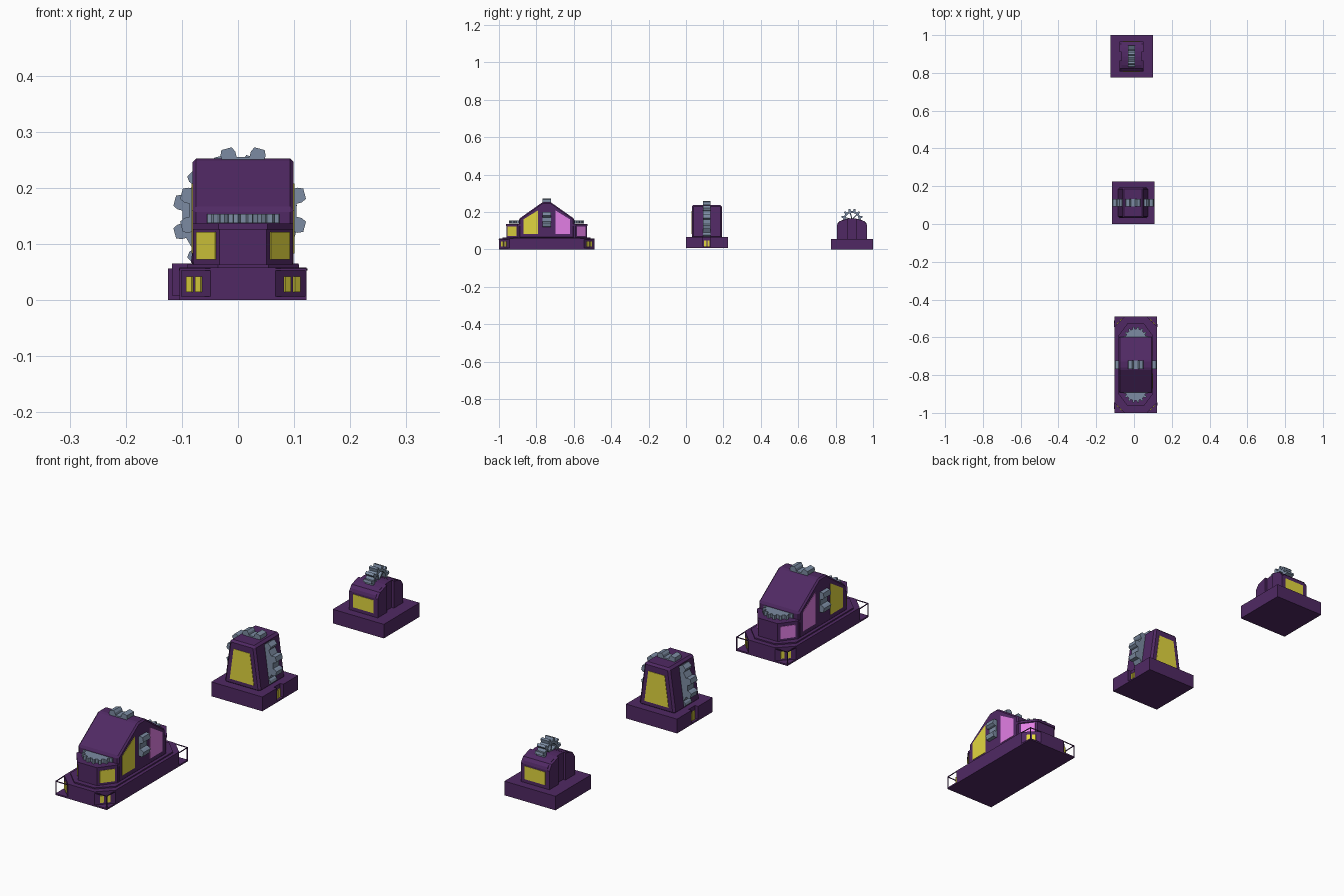
import bpy, bmesh, math

if "Cube" in bpy.data.objects:
    bpy.data.objects.remove(bpy.data.objects["Cube"])

def material(name, rgb):
    m = bpy.data.materials.new(name)
    m.diffuse_color = (*rgb, 1)
    m.use_nodes = True
    m.node_tree.nodes["Principled BSDF"].inputs["Base Color"].default_value = m.diffuse_color
    return m

PURPLE = material("dark purple", (0.08, 0.022, 0.125))
YELLOW = material("window yellow", (0.76, 0.68, 0.05))
PINK = material("window pink", (0.76, 0.21, 0.78))
STEEL = material("steel grey", (0.20, 0.26, 0.36))

def prism(name, pts, axis, lo, hi, mat, bevel=0):
    """Extrude a 2D outline along an axis (other two axes kept in x, y, z order)."""
    def place(a, b, c):
        return {'x': (c, a, b), 'y': (a, c, b), 'z': (a, b, c)}[axis]
    bm = bmesh.new()
    v0 = [bm.verts.new(place(a, b, lo)) for a, b in pts]
    v1 = [bm.verts.new(place(a, b, hi)) for a, b in pts]
    n = len(pts)
    bm.faces.new(v0)
    bm.faces.new(v1)
    for i in range(n):
        j = (i + 1) % n
        bm.faces.new((v0[i], v0[j], v1[j], v1[i]))
    bmesh.ops.recalc_face_normals(bm, faces=bm.faces)
    me = bpy.data.meshes.new(name)
    bm.to_mesh(me)
    bm.free()
    me.materials.append(mat)
    ob = bpy.data.objects.new(name, me)
    bpy.context.collection.objects.link(ob)
    if bevel:
        b = ob.modifiers.new("bevel", 'BEVEL')
        b.width, b.segments = bevel, 1
    return ob

def rect(a0, a1, b0, b1):
    return [(a0, b0), (a1, b0), (a1, b1), (a0, b1)]

def octagon(cx, cy, hx, hy, dx, dy):
    q = [(hx, hy - dy), (hx - dx, hy)]
    pts = q + [(-a, b) for a, b in q[::-1]]
    pts += [(-a, -b) for a, b in pts]
    return [(cx + a, cy + b) for a, b in pts]

def strip(name, p, q, f0, f1, z0, z1, mat, t=0.004):
    """Thin upright plate lying along part of the segment p-q."""
    dx, dy = q[0] - p[0], q[1] - p[1]
    l = math.hypot(dx, dy)
    nx, ny = -dy / l * t, dx / l * t
    a = (p[0] + dx * f0, p[1] + dy * f0)
    b = (p[0] + dx * f1, p[1] + dy * f1)
    pts = [(a[0] + nx, a[1] + ny), (b[0] + nx, b[1] + ny),
           (b[0] - nx, b[1] - ny), (a[0] - nx, a[1] - ny)]
    return prism(name, pts, 'z', z0, z1, mat)

def gear(name, axis, ca, cb, r, root, teeth, lo, hi):
    pts = []
    step = 2 * math.pi / teeth
    for i in range(teeth):
        m = (i + 0.5) * step
        for off, rad in ((-.27, root), (-.25, (r + root) / 2), (-.16, r),
                         (.16, r), (.25, (r + root) / 2), (.27, root)):
            t = m + off * step
            pts.append((ca + rad * math.cos(t), cb + rad * math.sin(t)))
    return prism(name, pts, axis, lo, hi, STEEL)

# ---------- long front building ----------
X, Y = 0.009, -0.745
HX, HY, C = 0.113, 0.255, 0.055
prism("front_floor_slab", rect(X - HX, X + HX, Y - HY, Y + HY), 'z', 0, 0.006, PURPLE)
prism("front_base", octagon(X, Y, HX, HY, C, C), 'z', 0.004, 0.058, PURPLE)
prism("front_base_step", octagon(X, Y, 0.1, 0.235, C, C), 'z', 0.056, 0.063, PURPLE)
prism("front_bay", octagon(X, Y, 0.088, 0.215, 0.046, 0.062), 'z', 0.06, 0.128, PURPLE)
prism("front_bay_cap", octagon(X, Y, 0.09, 0.218, 0.046, 0.062), 'z', 0.126, 0.136, PURPLE)
prism("front_hall", [(Y - .148, .06), (Y - .148, .163), (Y - .022, .252),
                     (Y + .022, .252), (Y + .148, .163), (Y + .148, .06)],
      'x', X - 0.09, X + 0.09, PURPLE, bevel=0.006)
gear("front_big_gear", 'y', X, 0.16, 0.114, 0.096, 12, Y - 0.022, Y + 0.022)

for sy, glass in ((-1, YELLOW), (1, PINK)):
    gear("front_flat_gear", 'z', X, Y + sy * 0.135, 0.066, 0.055, 16, 0.137, 0.153)
    for sx in (-1, 1):
        # hall side window
        wx = X + sx * 0.0895
        prism("hall_window", [(Y + sy * a, b) for a, b in
                              ((.125, .083), (.125, .16), (.047, .208), (.047, .083))],
              'x', wx - 0.002, wx + 0.002, glass)
        # angled bay window
        strip("bay_window", (X + sx * .042, Y + sy * .215), (X + sx * .088, Y + sy * .153),
              .13, .87, 0.072, 0.121, glass, 0.002)
        # corner lights with open corner frame
        p = (X + sx * (HX - C), Y + sy * HY)
        q = (X + sx * HX, Y + sy * (HY - C))
        k = (X + sx * (HX - .0015), Y + sy * (HY - .0015))
        for f in (0.27, 0.57):
            strip("corner_light", p, q, f, f + 0.18, 0.014, 0.042, YELLOW)
        prism("corner_post", rect(k[0] - .0015, k[0] + .0015, k[1] - .0015, k[1] + .0015),
              'z', 0, 0.056, PURPLE)
        for e in (p, q):
            strip("corner_rail", e, k, 0, 1, 0.053, 0.056, PURPLE, 0.0015)

# ---------- middle tower ----------
X, Y, H = -0.005, 0.112, 0.1125
notch = [(H, -H), (H, -.02), (H - .014, -.02), (H - .014, .02), (H, .02), (H, H)]
outline = [(X + a, Y + b) for a, b in notch + [(-a, -b) for a, b in notch]]
prism("middle_floor_slab", rect(X - H, X + H, Y - H, Y + H), 'z', 0.008, 0.014, PURPLE)
prism("middle_base", outline, 'z', 0.012, 0.065, PURPLE)
prism("middle_tower", [(X - .08, .06), (X - .055, .237), (X + .055, .237), (X + .08, .06)],
      'y', Y - 0.08, Y + 0.08, PURPLE, bevel=0.008)
gear("middle_gear", 'y', X, 0.148, 0.112, 0.095, 12, Y - 0.02, Y + 0.02)
for s in (-1, 1):
    wy = Y + s * 0.0795
    prism("tower_window", [(X - .053, .082), (X - .036, .205), (X + .036, .205), (X + .053, .082)],
          'y', wy - 0.002, wy + 0.002, YELLOW)
    for t in (-.0085, .0085):
        lx = X + s * (H - .013)
        prism("side_light", rect(lx - .004, lx + .004, Y + t - .006, Y + t + .006),
              'z', 0.014, 0.047, YELLOW)

# ---------- small back hut ----------
X, Y = -0.0125, 0.8875
prism("back_base", rect(X - H, X + H, Y - H, Y + H), 'z', 0, 0.056, PURPLE)
arc = [(Y - .08 * math.cos(t), .13 + .035 * math.sin(t))
       for t in [math.pi * i / 10 for i in range(11)]]
prism("back_hut_core", [(Y - .08, .05)] + arc + [(Y + .08, .05)],
      'x', X - 0.053, X + 0.053, PURPLE)
for s in (-1, 1):
    end = [(Y + s * a, b) for a, b in ((.08, .05), (.08, .13), (.065, .151), (.022, .164), (.022, .05))]
    prism("back_hut_end", end, 'x', X - 0.063, X + 0.063, PURPLE)
    wy = Y + s * 0.0795
    prism("hut_window", rect(X - .045, X + .045, .07, .122), 'y', wy - 0.002, wy + 0.002, YELLOW)

# open roof gear: toothed ring segments with spokes
CZ = 0.16
n = 12
for i in range(n):
    m = (i + 0.5) * 2 * math.pi / n
    def pt(r, off):
        return (Y + r * math.cos(m + off), CZ + r * math.sin(m + off))
    h = math.pi / n
    prism("roof_gear_tooth", [pt(.036, -h), pt(.045, -h), pt(.045, -.14), pt(.058, -.09),
                              pt(.058, .09), pt(.045, .14), pt(.045, h), pt(.036, h)],
          'x', X - 0.018, X + 0.018, STEEL)
    if i % 2:
        prism("roof_gear_spoke", [pt(.004, -.6), pt(.038, -.08), pt(.038, .08), pt(.004, .6)],
              'x', X - 0.012, X + 0.012, STEEL)
